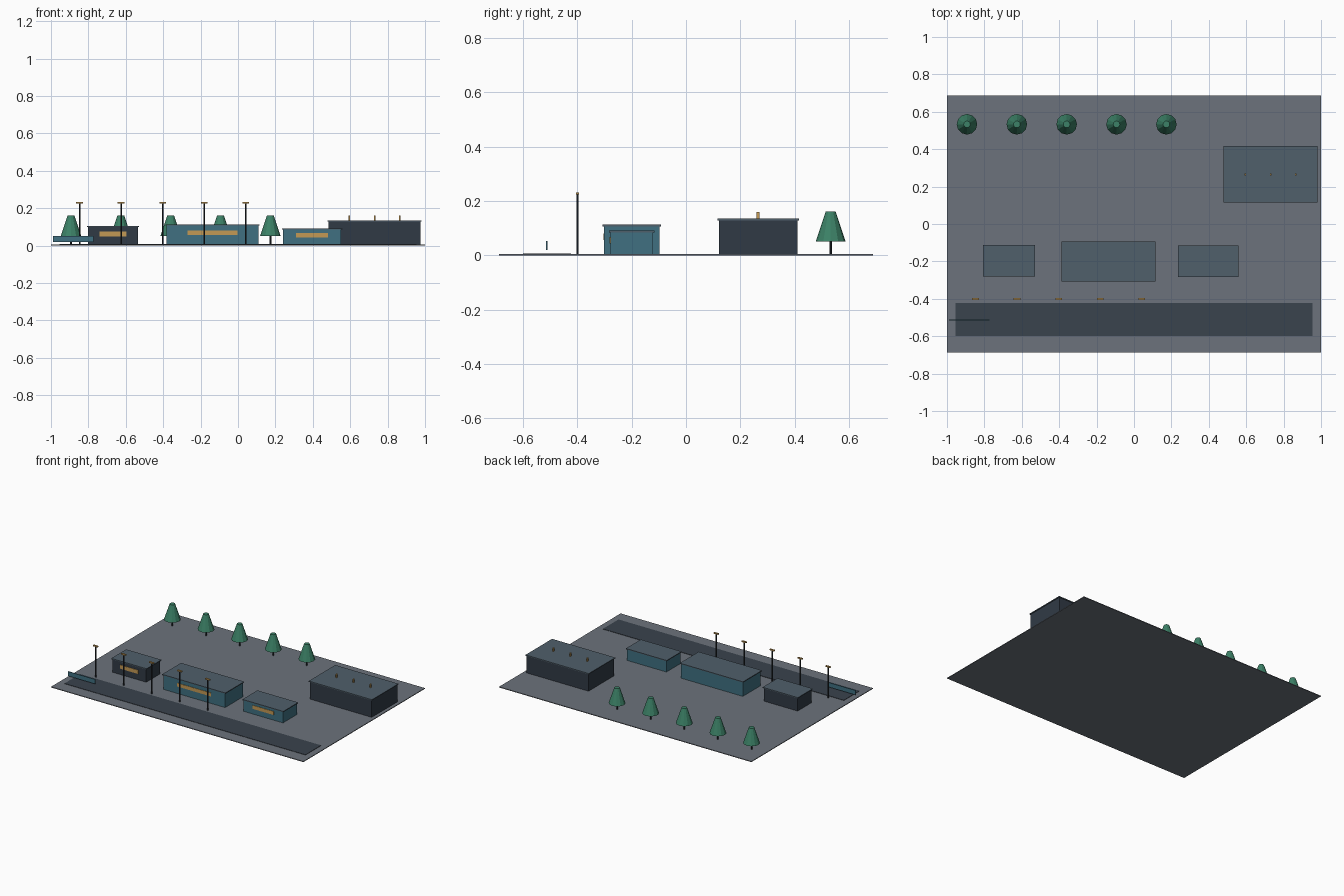
import bpy

if "Cube" in bpy.data.objects:
    bpy.data.objects.remove(bpy.data.objects["Cube"])

def material(name, rgb):
    m = bpy.data.materials.new(name)
    m.diffuse_color = (*rgb, 1)
    m.use_nodes = True
    m.node_tree.nodes["Principled BSDF"].inputs["Base Color"].default_value = m.diffuse_color
    return m

PAVING = material("paving_grey", (0.15, 0.17, 0.20))
ASPHALT = material("asphalt", (0.042, 0.056, 0.074))
TEAL = material("teal_wall", (0.05, 0.16, 0.22))
DARK = material("dark_wall", (0.03, 0.042, 0.06))
SLATE = material("slate_roof", (0.08, 0.115, 0.147))
AMBER = material("amber", (0.55, 0.32, 0.09))
GREEN = material("foliage_green", (0.045, 0.22, 0.135))
POLE = material("pole_dark", (0.02, 0.026, 0.033))

def box(name, x, y, z, mat):
    """Box from (min, max) ranges on each axis."""
    bpy.ops.mesh.primitive_cube_add(size=1, location=[sum(r) / 2 for r in (x, y, z)])
    o = bpy.context.object
    o.name = name
    o.scale = [r[1] - r[0] for r in (x, y, z)]
    bpy.ops.object.transform_apply(location=False, rotation=False, scale=True)
    o.data.materials.append(mat)
    return o

def cone(name, x, y, z, r1, r2, sides, mat):
    """Upright cylinder or truncated cone between two heights."""
    bpy.ops.mesh.primitive_cone_add(vertices=sides, radius1=r1, radius2=r2,
                                    depth=z[1] - z[0], location=(x, y, sum(z) / 2))
    o = bpy.context.object
    o.name = name
    o.data.materials.append(mat)
    return o

BASE = 0.005

def building(name, cx, cy, w, d, top, mat, window=None):
    """Walls, overhanging flat roof and optional lit front window."""
    def span(c, s):
        return (c - s / 2, c + s / 2)
    box(name + "_walls", span(cx, w), span(cy, d), (BASE, top - 0.006), mat)
    box(name + "_roof", span(cx, w + 0.011), span(cy, d + 0.011), (top - 0.006, top), SLATE)
    if window:
        x0, x1, z0, z1 = window
        front = cy - d / 2
        box(name + "_window", (x0, x1), (front - 0.003, front + 0.002), (z0, z1), AMBER)

# Ground slab and road
box("ground_slab", (-1, 1), (-0.688, 0.688), (0, BASE), PAVING)
box("road", (-0.955, 0.955), (-0.6, -0.423), (BASE, 0.0075), ASPHALT)

# Buildings
building("side_hall", -0.668, -0.197, 0.268, 0.158, 0.105, DARK, (-0.74, -0.596, 0.048, 0.075))
building("main_hall", -0.136, -0.2, 0.49, 0.203, 0.113, TEAL, (-0.27, -0.002, 0.056, 0.081))
building("annex", 0.396, -0.2, 0.312, 0.158, 0.091, TEAL, (0.311, 0.48, 0.043, 0.068))
building("warehouse", 0.73, 0.266, 0.49, 0.289, 0.135, DARK)

# Warehouse roof vents
for i in range(3):
    x = 0.73 + (i - 1) * 0.134
    box(f"roof_vent_{i + 1}", (x - 0.004, x + 0.004), (0.26, 0.271), (0.134, 0.16), AMBER)

# Street lamps
for i in range(5):
    x = -0.847 + i * 0.222
    cone(f"lamp_post_{i + 1}", x, -0.4, (BASE, 0.225), 0.004, 0.004, 8, POLE)
    box(f"lamp_head_{i + 1}", (x - 0.018, x + 0.018), (-0.406, -0.395), (0.224, 0.232), AMBER)

# Roadside sign panel
box("sign_panel", (-0.988, -0.772), (-0.515, -0.51), (0.02, 0.052), TEAL)

# Trees
for i in range(5):
    x = -0.893 + i * 0.2665
    cone(f"tree_trunk_{i + 1}", x, 0.533, (BASE, 0.055), 0.005, 0.005, 8, POLE)
    cone(f"tree_crown_{i + 1}", x, 0.533, (0.051, 0.162), 0.055, 0.018, 12, GREEN)
